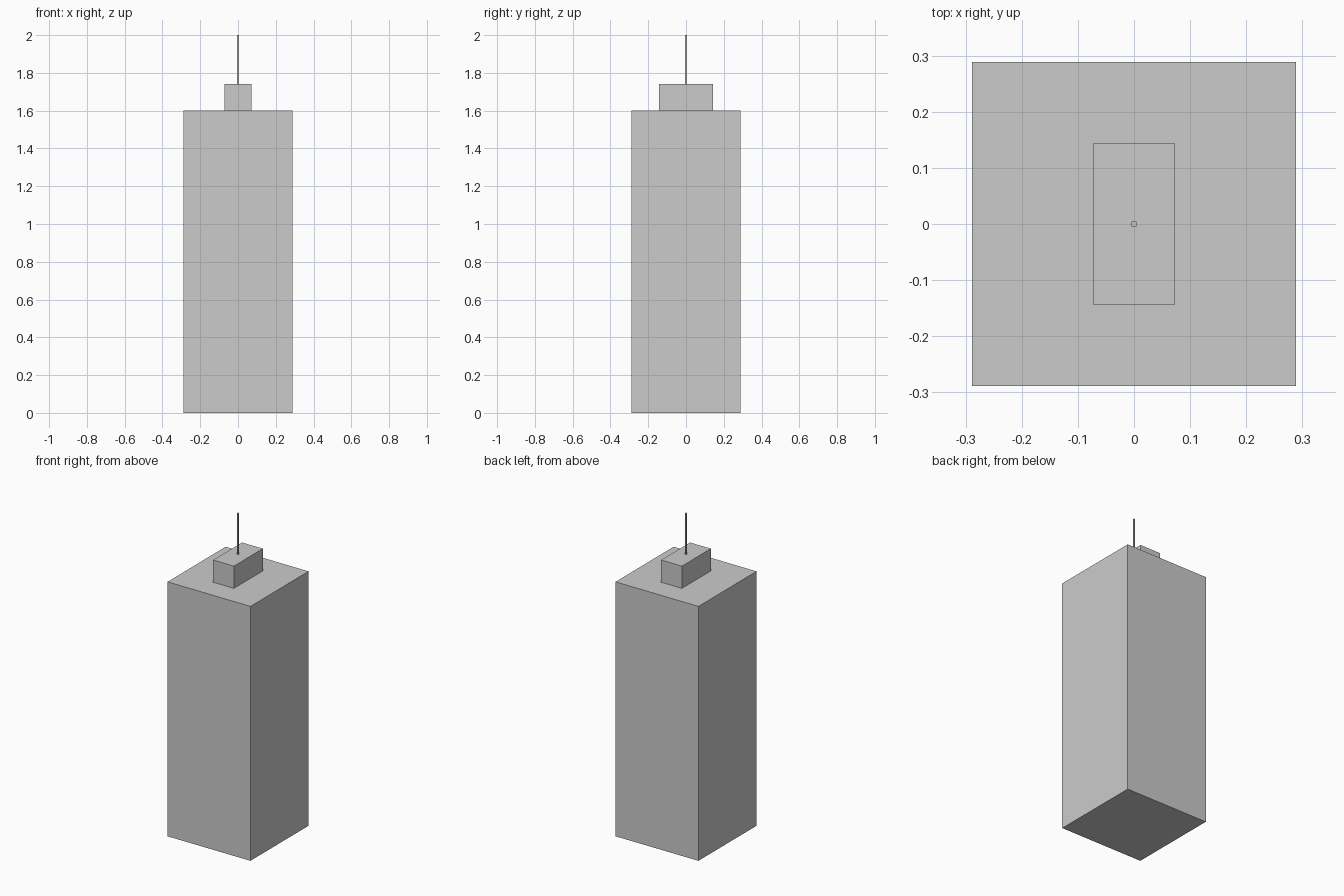
import bpy

if "Cube" in bpy.data.objects:
    bpy.data.objects.remove(bpy.data.objects["Cube"])


def box(name, width, depth, z0, z1):
    """Flat-sided block centred on the vertical axis, from z0 to z1."""
    bpy.ops.mesh.primitive_cube_add(size=1, location=(0, 0, (z0 + z1) / 2))
    ob = bpy.context.object
    ob.name = name
    ob.scale = (width, depth, z1 - z0)
    bpy.ops.object.transform_apply(location=False, rotation=False, scale=True)
    return ob


# Main tower block
box("tower_body", 0.577, 0.577, 0.0, 1.6)
# Rooftop plant room, longer front to back
box("roof_block", 0.144, 0.288, 1.6, 1.74)
# Thin square mast
box("antenna", 0.009, 0.009, 1.74, 2.0)
